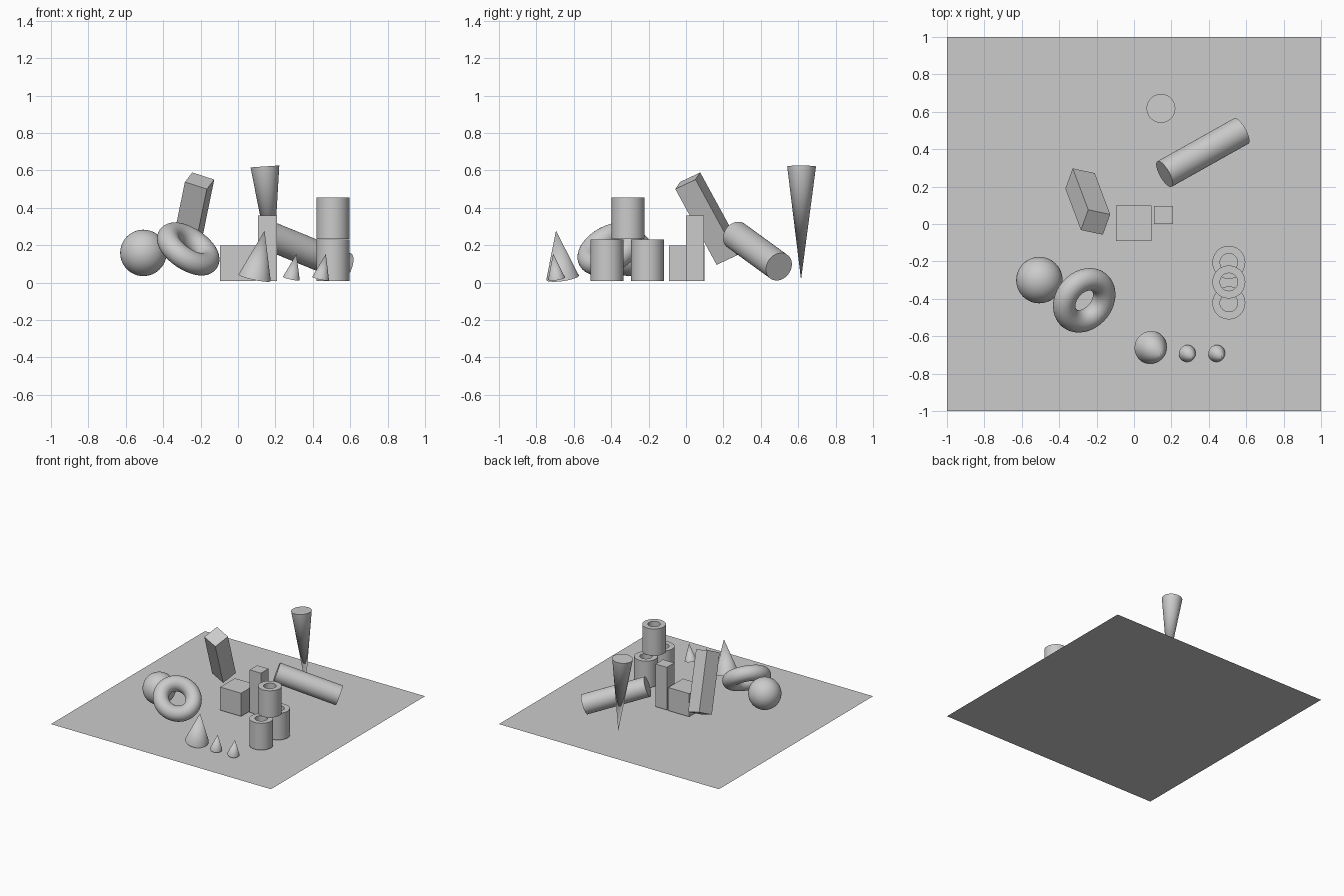
import bpy
import math
from mathutils import Matrix, Vector

cube = bpy.data.objects.get("Cube")
if cube:
    bpy.data.objects.remove(cube, do_unlink=True)

grey = bpy.data.materials.new("plain_grey")
grey.use_nodes = True
GREY = (0.6, 0.6, 0.6, 1)
grey.diffuse_color = GREY
grey.node_tree.nodes["Principled BSDF"].inputs["Base Color"].default_value = GREY


def finish(name, smooth=False):
    """Name the active object, colour it and shade it."""
    obj = bpy.context.object
    obj.name = name
    obj.data.materials.clear()
    obj.data.materials.append(grey)
    if smooth:
        bpy.ops.object.shade_smooth_by_angle(angle=math.radians(35))
    return obj


def box(name, centre, size):
    bpy.ops.mesh.primitive_cube_add(size=1, location=centre)
    obj = finish(name)
    obj.scale = size
    return obj


def rod(name, start, end, r_start, r_end):
    """Cylinder or cone running from one point to another."""
    start, end = Vector(start), Vector(end)
    axis = end - start
    bpy.ops.mesh.primitive_cone_add(
        vertices=64, radius1=r_start, radius2=r_end, depth=axis.length,
        location=(start + end) / 2,
        rotation=axis.to_track_quat('Z', 'Y').to_euler())
    return finish(name, True)


def tube(name, centre, outer, inner, height):
    """Thick-walled upright pipe, spun from a square-edged profile."""
    n, h = 64, height / 2
    profile = [(outer, -h), (outer, h), (inner, h), (inner, -h)]
    verts = [(r * math.cos(a), r * math.sin(a), z)
             for a in (math.tau * i / n for i in range(n)) for r, z in profile]
    faces = []
    for i in range(n):
        p, q = 4 * i, 4 * ((i + 1) % n)
        for k in range(4):
            m = (k + 1) % 4
            faces.append((p + k, q + k, q + m, p + m))
    mesh = bpy.data.meshes.new(name)
    mesh.from_pydata(verts, [], faces)
    obj = bpy.data.objects.new(name, mesh)
    obj.location = centre
    bpy.context.collection.objects.link(obj)
    bpy.ops.object.select_all(action='DESELECT')
    obj.select_set(True)
    bpy.context.view_layer.objects.active = obj
    return finish(name, True)


# Ground sheet
bpy.ops.mesh.primitive_plane_add(size=2)
finish("ground_sheet")

# Upright blocks
box("cube_block", (-0.002, 0.003, 0.104), (0.19, 0.19, 0.19))
box("tall_block", (0.158, 0.048, 0.185), (0.103, 0.097, 0.35))

# Leaning block, oriented along its long axis and one side
leaning = box("leaning_block", (0, 0, 0), (1, 1, 1))
long_axis = Vector((0.083, -0.221, 0.405)).normalized()
side = Vector((0.118, -0.025, -0.038))
side = (side - long_axis * side.dot(long_axis)).normalized()
turn = Matrix((side, long_axis.cross(side), long_axis)).transposed()
leaning.rotation_euler = turn.to_euler()
leaning.location = (-0.247, 0.12, 0.342)
leaning.scale = (0.126, 0.126, 0.469)

# Ball
bpy.ops.mesh.primitive_uv_sphere_add(segments=48, ring_count=24, radius=0.124,
                                     location=(-0.506, -0.3, 0.159))
finish("ball", True)

# Tilted ring
bpy.ops.mesh.primitive_torus_add(
    major_radius=0.124, minor_radius=0.06, major_segments=64, minor_segments=32,
    location=(-0.266, -0.408, 0.18),
    rotation=Vector((0.5, -0.42, 0.74)).to_track_quat('Z', 'Y').to_euler())
finish("ring", True)

# Lying cylinder
rod("lying_cylinder", (0.163, 0.267, 0.252), (0.573, 0.497, 0.085), 0.078, 0.078)

# Cone balanced on its tip
rod("inverted_cone", (0.185, 0.615, 0.016), (0.144, 0.618, 0.621), 0, 0.077)

# Tilted cones, one large and two small
lean = Vector((0.053, -0.035, 0.252))
for name, base, scale in (("large_cone", (0.089, -0.66, 0.026), 1),
                          ("small_cone_inner", (0.285, -0.692, 0.022), 0.52),
                          ("small_cone_outer", (0.442, -0.692, 0.022), 0.52)):
    rod(name, base, Vector(base) + lean * scale, 0.088 * scale, 0)

# Stack of pipes
for name, y, z in (("front_pipe", -0.422, 0.12), ("back_pipe", -0.205, 0.12),
                   ("top_pipe", -0.31, 0.344)):
    tube(name, (0.507, y, z), 0.088, 0.047, 0.22)
